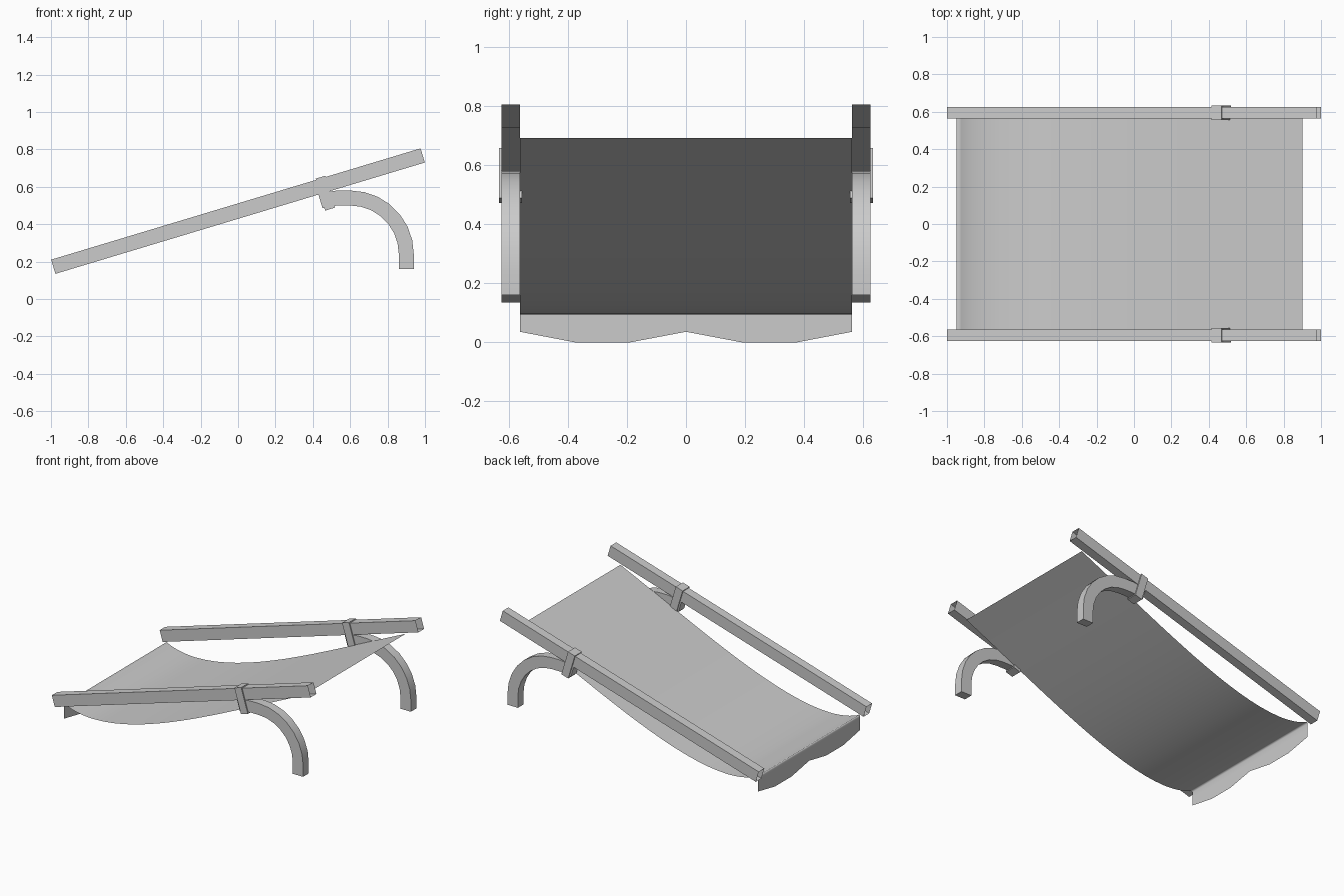
import bpy, bmesh, math
from mathutils import Vector, Matrix
from mathutils.geometry import interpolate_bezier

cube = bpy.data.objects.get("Cube")
if cube:
    bpy.data.objects.remove(cube, do_unlink=True)

grey = bpy.data.materials.new("light_grey")
grey.use_nodes = True
colour = (0.6, 0.6, 0.6, 1)
grey.diffuse_color = colour
grey.node_tree.nodes["Principled BSDF"].inputs["Base Color"].default_value = colour

SLOPE = math.atan2(0.595, 1.975)   # tilt of the side rails
RAIL_Y = 0.594


def finish(name, bm, fix_normals=True):
    if fix_normals:
        bmesh.ops.recalc_face_normals(bm, faces=bm.faces)
    mesh = bpy.data.meshes.new(name)
    bm.to_mesh(mesh)
    bm.free()
    mesh.materials.append(grey)
    obj = bpy.data.objects.new(name, mesh)
    bpy.context.collection.objects.link(obj)
    return obj


def tilted_box(name, centre, size, open_ends=False):
    bm = bmesh.new()
    place = Matrix.Translation(centre) @ Matrix.Rotation(-SLOPE, 4, "Y")
    bmesh.ops.create_cube(bm, size=1, matrix=Matrix.Diagonal((*size, 1)))
    if open_ends:
        ends = [f for f in bm.faces if abs(f.normal.x) > 0.9]
        bmesh.ops.delete(bm, geom=ends, context="FACES_ONLY")
    bm.transform(place)
    return finish(name, bm)


def curved_leg(name, y, half_width=0.031, half_depth=0.04):
    # Centre line: stub along the rail, quarter circle, short straight foot
    path = [(Vector((0.44, 0.525)), math.pi / 2 + SLOPE), (Vector((0.53, 0.54)), math.pi / 2)]
    for i in range(8):
        a = math.pi / 2 * (1 - i / 7)
        path.append((Vector((0.6 + 0.3 * math.cos(a), 0.24 + 0.3 * math.sin(a))), a))
    path.append((Vector((0.9, 0.16)), 0))
    bm = bmesh.new()
    rings = []
    for p, a in path:
        out = Vector((math.cos(a), math.sin(a))) * half_depth
        corners = ((1, -1), (1, 1), (-1, 1), (-1, -1))
        rings.append([bm.verts.new((p.x + o * out.x, y + w * half_width, p.y + o * out.y))
                      for o, w in corners])
    for r, s in zip(rings, rings[1:]):
        for k in range(4):
            bm.faces.new((r[k], r[k - 1], s[k - 1], s[k]))
    bm.faces.new(rings[0])
    bm.faces.new(rings[-1])
    return finish(name, bm)


# Rails, clamps and legs on both sides
for side, sign in (("front", -1), ("back", 1)):
    y = sign * RAIL_Y
    tilted_box(side + "_rail", (0, y, 0.47), (2.063, 0.062, 0.079), open_ends=True)
    tilted_box(side + "_clamp", (0.467, y, 0.566), (0.055, 0.078, 0.178))
    leg = curved_leg(side + "_leg", y)
    bpy.ops.object.select_all(action="DESELECT")
    leg.select_set(True)
    bpy.context.view_layer.objects.active = leg
    bpy.ops.object.shade_smooth_by_angle(angle=math.radians(30))

# Hanging cloth: sagging profile from the head end to the foot end
sag = [Vector((x, 0, z)) for x, z in ((0.9, 0.693), (0.3, 0.42), (-0.3, 0.095), (-0.72, 0.095))]
lip = [Vector((x, 0, z)) for x, z in ((-0.72, 0.095), (-0.81, 0.095), (-0.9, 0.115), (-0.945, 0.142))]
profile = interpolate_bezier(*sag, 18) + interpolate_bezier(*lip, 8)[1:]
profile += [Vector((-0.95, 0, 0.13)), Vector((-0.95, 0, 0.09))]

bm = bmesh.new()
columns = []
# The valance has a scalloped lower edge
for y, hem in zip((-0.563, -0.375, -0.19, 0, 0.19, 0.375, 0.563),
                  (0.036, 0, 0, 0.036, 0, 0, 0.036)):
    column = [bm.verts.new((p.x, y, p.z)) for p in profile]
    column.append(bm.verts.new((-0.95, y, hem)))
    columns.append(column)
for a, b in zip(columns, columns[1:]):
    for i in range(len(a) - 1):
        bm.faces.new((a[i], b[i], b[i + 1], a[i + 1]))
for f in bm.faces:
    f.smooth = True
finish("hanging_cloth", bm, fix_normals=False)
